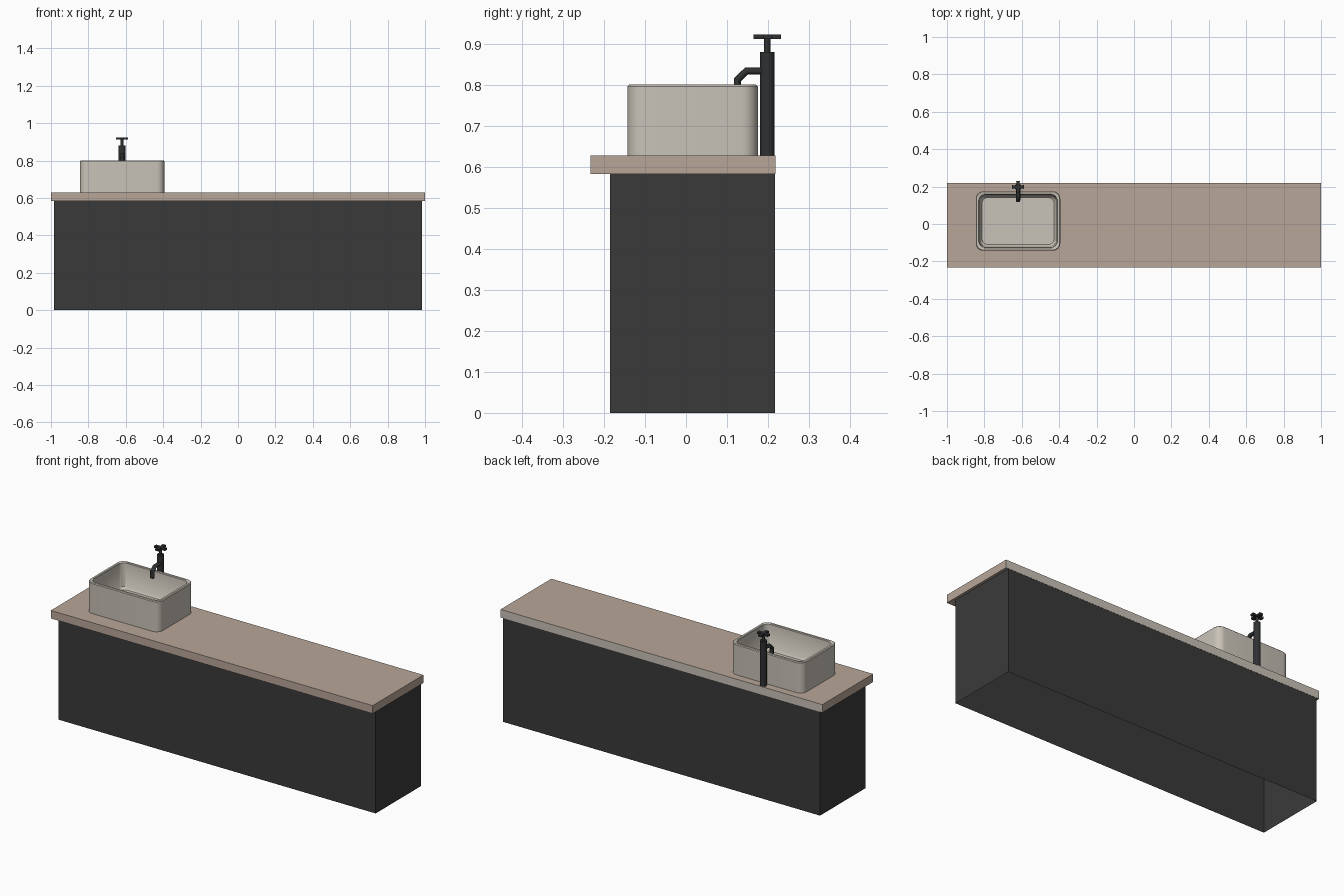
import bpy, bmesh, math
from mathutils import Vector

if "Cube" in bpy.data.objects:
    bpy.data.objects.remove(bpy.data.objects["Cube"])


def material(name, rgb):
    m = bpy.data.materials.new(name)
    m.diffuse_color = (*rgb, 1)
    m.use_nodes = True
    m.node_tree.nodes["Principled BSDF"].inputs["Base Color"].default_value = m.diffuse_color
    return m


CHARCOAL = material("charcoal", (0.042, 0.042, 0.042))
STONE = material("beige_stone", (0.479, 0.381, 0.314))
CERAMIC = material("pale_ceramic", (0.584, 0.546, 0.479))
METAL = material("black_metal", (0.028, 0.030, 0.031))


def finish(name, bm, *mats, smooth=False):
    bmesh.ops.recalc_face_normals(bm, faces=bm.faces[:])
    me = bpy.data.meshes.new(name)
    bm.to_mesh(me)
    bm.free()
    ob = bpy.data.objects.new(name, me)
    bpy.context.collection.objects.link(ob)
    for m in mats:
        me.materials.append(m)
    if smooth:
        bpy.ops.object.select_all(action='DESELECT')
        ob.select_set(True)
        bpy.context.view_layer.objects.active = ob
        bpy.ops.object.shade_smooth_by_angle(angle=math.radians(40))
    return ob


def box(bm, lo, hi):
    lo, hi = Vector(lo), Vector(hi)
    verts = bmesh.ops.create_cube(bm, size=1)["verts"]
    for v in verts:
        v.co = (lo + hi) / 2 + v.co * (hi - lo)


def loft(bm, rings, cap=True):
    """Bridge equal-length rings of points, closing both ends."""
    vr = [[bm.verts.new(p) for p in r] for r in rings]
    n = len(vr[0])
    for a, b in zip(vr, vr[1:]):
        for i in range(n):
            j = (i + 1) % n
            bm.faces.new((a[i], a[j], b[j], b[i]))
    if cap:
        bm.faces.new(vr[0][::-1])
        bm.faces.new(vr[-1])


def rounded_rect(cx, cy, hx, hy, r, z, seg=6):
    pts = []
    for k, (sx, sy) in enumerate(((1, 1), (-1, 1), (-1, -1), (1, -1))):
        for i in range(seg + 1):
            a = math.pi / 2 * (k + i / seg)
            pts.append((cx + sx * (hx - r) + r * math.cos(a),
                        cy + sy * (hy - r) + r * math.sin(a), z))
    return pts


# Cabinet: thin shell, open underneath
bm = bmesh.new()
box(bm, (-0.985, -0.185, 0), (0.985, 0.217, 0.583))
bm.normal_update()
bmesh.ops.delete(bm, geom=[f for f in bm.faces if f.normal.z < -0.9], context='FACES_ONLY')
finish("cabinet", bm, CHARCOAL)

# Countertop with a pale back edge
bm = bmesh.new()
box(bm, (-1, -0.233, 0.583), (1, 0.218, 0.628))
bm.normal_update()
for f in bm.faces:
    f.material_index = 1 if f.normal.y > 0.9 else 0
finish("countertop", bm, STONE, CERAMIC)

# Basin: outer wall, softened rim, tapered inner wall and floor
bm = bmesh.new()
profile = [(0, 0.628, 0.040), (0, 0.796, 0.040), (0.004, 0.800, 0.036),
           (0.015, 0.800, 0.030), (0.018, 0.797, 0.030),
           (0.024, 0.668, 0.030), (0.034, 0.656, 0.028)]
loft(bm, [rounded_rect(-0.62, 0.016, 0.226 - d, 0.159 - d, r, z) for d, z, r in profile])
finish("basin", bm, CERAMIC, smooth=True)

# Tap post, collar stem
FX, FY = -0.62, 0.198


def circle(r, z, n=24):
    return [(FX + r * math.cos(2 * math.pi * i / n), FY + r * math.sin(2 * math.pi * i / n), z)
            for i in range(n)]


for name, r, z0, z1 in (("tap_post", 0.018, 0.628, 0.880), ("tap_stem", 0.0075, 0.880, 0.912)):
    bm = bmesh.new()
    loft(bm, [circle(r, z0), circle(r, z1)])
    finish(name, bm, METAL, smooth=True)

# Cross handle with flared arms, as one extruded outline
outline = []
for k in range(4):
    c, s = math.cos(k * math.pi / 2), math.sin(k * math.pi / 2)
    for x, y in ((0.007, -0.007), (0.033, -0.010), (0.033, 0.010)):
        outline.append((FX + c * x - s * y, FY + s * x + c * y))
bm = bmesh.new()
loft(bm, [[(x, y, z) for x, y in outline] for z in (0.911, 0.923)])
finish("tap_handle", bm, METAL)

# Spout: tube swept along a bent path, mitred at each bend
path = [(0.198, 0.833), (0.147, 0.833), (0.125, 0.812), (0.125, 0.775)]
pts = [Vector(p) for p in path]
rings = []
for i, p in enumerate(pts):
    d0 = (p - pts[max(i - 1, 0)]).normalized() if i else (pts[1] - p).normalized()
    d1 = (pts[i + 1] - p).normalized() if i < len(pts) - 1 else d0
    t = (d0 + d1).normalized()
    side = Vector((-t.y, t.x)) / t.dot(d0)
    ring = []
    for k in range(16):
        a = 2 * math.pi * k / 16
        q = p + side * 0.0085 * math.sin(a)
        ring.append((FX + 0.012 * math.cos(a), q.x, q.y))
    rings.append(ring)
bm = bmesh.new()
loft(bm, rings)
finish("tap_spout", bm, METAL, smooth=True)
